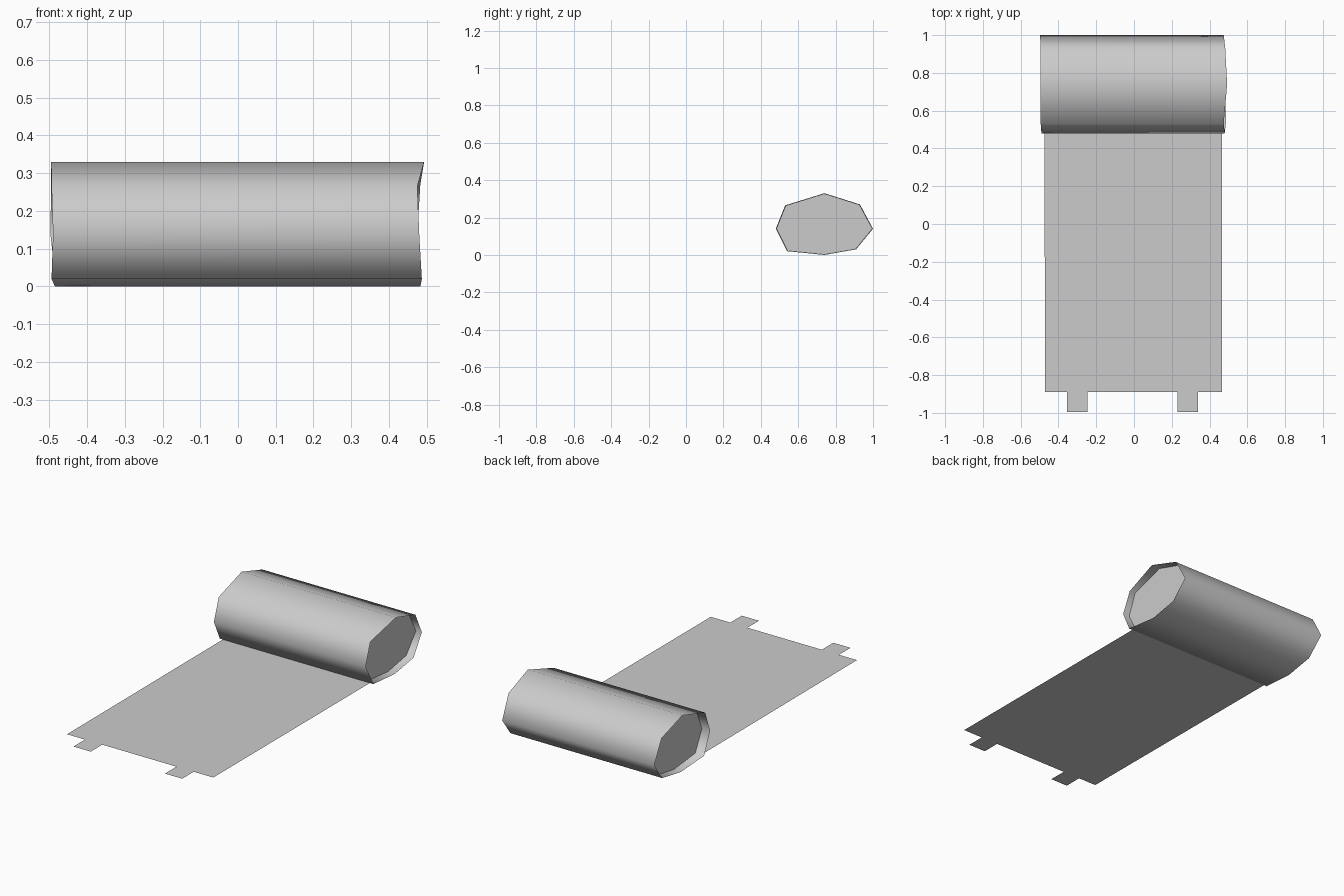
import bpy
import bmesh

cube = bpy.data.objects.get("Cube")
if cube:
    bpy.data.objects.remove(cube, do_unlink=True)

mat = bpy.data.materials.new("light grey cloth")
mat.use_nodes = True
colour = (0.6, 0.6, 0.6, 1.0)
mat.diffuse_color = colour
mat.node_tree.nodes["Principled BSDF"].inputs["Base Color"].default_value = colour


def make_object(name, bm):
    mesh = bpy.data.meshes.new(name)
    bm.to_mesh(mesh)
    bm.free()
    mesh.materials.append(mat)
    obj = bpy.data.objects.new(name, mesh)
    bpy.context.collection.objects.link(obj)
    return obj


# Rolled part: lumpy eight-sided profile with slightly uneven ends
profile = [(0.74, 0.33), (0.53, 0.265), (0.48, 0.14), (0.54, 0.02),
           (0.74, 0.0), (0.91, 0.03), (1.0, 0.14), (0.93, 0.27)]
left_x = [0.493, 0.475, 0.48, 0.487, 0.483, 0.485, 0.475, 0.483]
right_x = [-0.495, -0.494, -0.49, -0.494, -0.485, -0.485, -0.497, -0.495]
recess = 0.045

bm = bmesh.new()


def ring(xs, shift=0.0):
    return [bm.verts.new((x + shift, y, z)) for x, (y, z) in zip(xs, profile)]


def bridge(a, b):
    for i in range(len(a)):
        j = (i + 1) % len(a)
        bm.faces.new((a[i], a[j], b[j], b[i])).smooth = True


left_rim, right_rim = ring(left_x), ring(right_x)
bridge(left_rim, right_rim)

# Sunken end discs, with the lip drawn in a hair so it clears the wrap
centre_y, centre_z, inset = 0.74, 0.16, 0.985
for rim, side in ((left_rim, 1), (right_rim, -1)):
    disc = [bm.verts.new((side * (0.485 - recess),
                          centre_y + (v.co.y - centre_y) * inset,
                          centre_z + (v.co.z - centre_z) * inset)) for v in rim]
    outer = [bm.verts.new(v.co) for v in rim]
    bridge(outer, disc)
    flat = [bm.verts.new(v.co) for v in disc]
    bm.faces.new(flat)
bmesh.ops.recalc_face_normals(bm, faces=bm.faces)
# Each shell faces outwards: wrap away from the axis, lips towards it, discs along x
for f in bm.faces:
    c = f.calc_center_median()
    if len(f.verts) > 4:
        wrong = f.normal.x * c.x < 0
    else:
        out = f.normal.y * (c.y - centre_y) + f.normal.z * (c.z - centre_z)
        wrong = out < 0 if abs(c.x) < 0.2 else out > 0
    if wrong:
        f.normal_flip()
make_object("rolled_bundle", bm)

# Unrolled sheet with two end tabs, lying flat as one thin surface
outline = [(-0.475, 0.54), (-0.47, -0.89), (-0.355, -0.89), (-0.355, -0.995),
           (-0.245, -0.995), (-0.245, -0.89), (0.23, -0.89), (0.23, -0.995),
           (0.34, -0.995), (0.34, -0.89), (0.465, -0.89), (0.465, 0.54)]
bm = bmesh.new()
bm.faces.new([bm.verts.new((x, y, 0.02)) for x, y in outline])
make_object("unrolled_sheet", bm)
